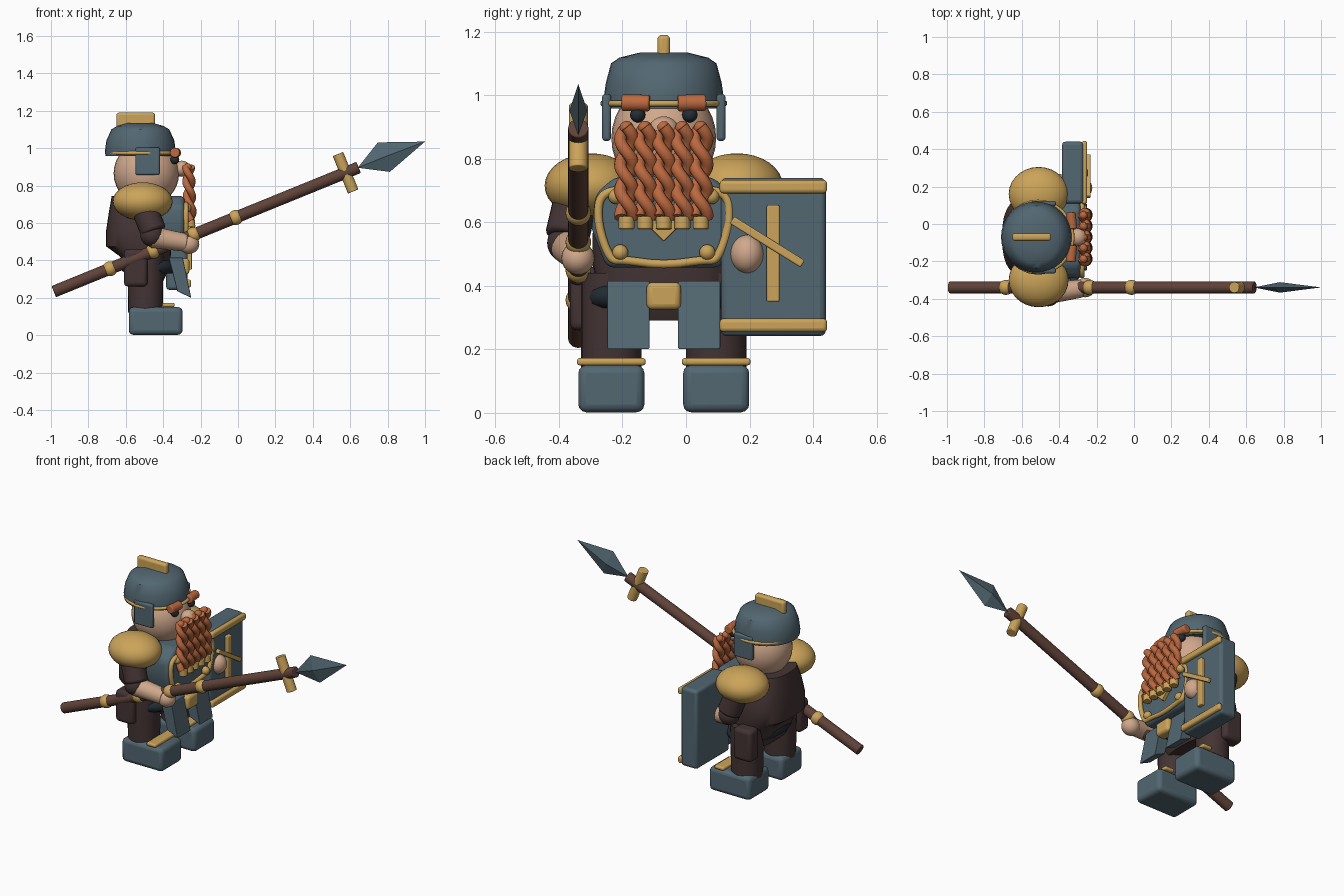
import bpy, bmesh, math
from mathutils import Vector

if "Cube" in bpy.data.objects:
    bpy.data.objects.remove(bpy.data.objects["Cube"])

MID = -0.07  # symmetry plane of the figure, which faces +x


def mat(name, rgb):
    m = bpy.data.materials.new(name)
    m.diffuse_color = (*rgb, 1)
    m.use_nodes = True
    m.node_tree.nodes["Principled BSDF"].inputs["Base Color"].default_value = m.diffuse_color
    return m


STEEL = mat("slate_steel", (0.085, 0.135, 0.165))
BRASS = mat("brass", (0.60, 0.37, 0.10))
CLOTH = mat("dark_brown_cloth", (0.058, 0.034, 0.034))
WOOD = mat("brown_wood", (0.115, 0.055, 0.04))
HAIR = mat("ginger_hair", (0.50, 0.14, 0.05))
SKIN = mat("skin", (0.63, 0.39, 0.26))
NAVY = mat("near_black", (0.018, 0.026, 0.034))


def finish(o, name, m, bevel=0, smooth=True):
    o.name = name
    o.data.materials.clear()
    o.data.materials.append(m)
    bpy.ops.object.select_all(action='DESELECT')
    o.select_set(True)
    bpy.context.view_layer.objects.active = o
    if bevel:
        b = o.modifiers.new("bevel", 'BEVEL')
        b.width, b.segments = bevel, 3
    if smooth:
        bpy.ops.object.shade_smooth_by_angle(angle=math.radians(40))
    return o


def mesh(name, verts, faces, m, bevel=0, smooth=True):
    me = bpy.data.meshes.new(name)
    me.from_pydata(verts, [], faces)
    bm = bmesh.new()
    bm.from_mesh(me)
    bmesh.ops.recalc_face_normals(bm, faces=bm.faces)
    bm.to_mesh(me)
    bm.free()
    o = bpy.data.objects.new(name, me)
    bpy.context.collection.objects.link(o)
    return finish(o, name, m, bevel, smooth)


def box(name, c, s, m, bevel=0.008, rx=0):
    bpy.ops.mesh.primitive_cube_add(size=1, location=c, rotation=(rx, 0, 0))
    o = bpy.context.object
    o.scale = s
    bpy.ops.object.transform_apply(location=False, rotation=False, scale=True)
    return finish(o, name, m, bevel)


def ball(name, c, r, m):
    bpy.ops.mesh.primitive_uv_sphere_add(segments=28, ring_count=16, location=c)
    o = bpy.context.object
    o.scale = r if isinstance(r, tuple) else (r, r, r)
    return finish(o, name, m)


def rod(name, a, b, r1, m, r2=None, bevel=0.004):
    a, b = Vector(a), Vector(b)
    bpy.ops.mesh.primitive_cone_add(vertices=24, radius1=r1, radius2=r1 if r2 is None else r2,
                                    depth=(b - a).length, location=(a + b) / 2)
    o = bpy.context.object
    o.rotation_euler = (b - a).to_track_quat('Z', 'Y').to_euler()
    return finish(o, name, m, bevel)


def loft(name, rings, m, power=1.0, n=32, cy=MID):
    """Stack of (z, centre x, radius x, radius y) rings; power < 1 squares the section."""
    def sp(v):
        return math.copysign(abs(v) ** power, v)
    verts = [(cx + rx * sp(math.cos(2 * math.pi * i / n)), cy + ry * sp(math.sin(2 * math.pi * i / n)), z)
             for z, cx, rx, ry in rings for i in range(n)]
    faces = [(k * n + i, k * n + (i + 1) % n, (k + 1) * n + (i + 1) % n, (k + 1) * n + i)
             for k in range(len(rings) - 1) for i in range(n)]
    faces += [tuple(range(n)), tuple(range((len(rings) - 1) * n, len(rings) * n))]
    return mesh(name, verts, faces, m)


def prism(name, prof, lo, hi, m, axis, bevel=0.008):
    """Extrude a 2D outline along x (outline in y,z) or y (outline in x,z)."""
    n = len(prof)
    verts = [(d, p, q) if axis == 'x' else (p, d, q) for d in (lo, hi) for p, q in prof]
    faces = [tuple(range(n)), tuple(range(n, 2 * n))]
    faces += [(i, (i + 1) % n, n + (i + 1) % n, n + i) for i in range(n)]
    return mesh(name, verts, faces, m, bevel)


def tube(name, pts, r, m, kind='POLY', cyclic=False):
    cu = bpy.data.curves.new(name, 'CURVE')
    cu.dimensions = '3D'
    cu.bevel_depth, cu.bevel_resolution, cu.use_fill_caps = r, 3, True
    s = cu.splines.new(kind)
    s.points.add(len(pts) - 1)
    for p, c in zip(s.points, pts):
        p.co = (*c, 1)
    s.use_cyclic_u = cyclic
    if kind == 'NURBS':
        s.order_u, s.use_endpoint_u = 3, True
    o = bpy.data.objects.new(name, cu)
    bpy.context.collection.objects.link(o)
    bpy.ops.object.select_all(action='DESELECT')
    o.select_set(True)
    bpy.context.view_layer.objects.active = o
    bpy.ops.object.convert(target='MESH')
    return finish(bpy.context.object, name, m)


# Torso, belt and buckle
loft("tunic", [(0.29, -0.49, 0.09, 0.18), (0.36, -0.49, 0.125, 0.205), (0.42, -0.495, 0.135, 0.215),
               (0.475, -0.53, 0.175, 0.225), (0.56, -0.53, 0.175, 0.225), (0.66, -0.53, 0.16, 0.20),
               (0.745, -0.53, 0.145, 0.16)], CLOTH, 0.75)
tube("belt", [(-0.465 + 0.125 * math.cos(t * math.pi / 24), MID + 0.205 * math.sin(t * math.pi / 24), 0.365)
              for t in range(48)], 0.036, NAVY, cyclic=True)
box("belt_buckle", (-0.295, MID, 0.368), (0.07, 0.108, 0.086), BRASS, 0.018)

# Breastplate with brass piping, studs and pendant
half = [(0.15, 0.745), (0.215, 0.69), (0.227, 0.58), (0.18, 0.457)]
prism("breastplate", [(MID + y, z) for y, z in half] + [(MID - y, z) for y, z in reversed(half)],
      -0.45, -0.285, STEEL, 'x', 0.025)
pipe = [(0.14, 0.70), (0.20, 0.70), (0.21, 0.60), (0.17, 0.48), (0.13, 0.482)]
tube("breastplate_piping", [(-0.278, MID - y, z) for y, z in pipe] + [(-0.278, MID, 0.464)]
     + [(-0.278, MID + y, z) for y, z in reversed(pipe)], 0.014, BRASS, 'NURBS')
prism("pendant", [(MID - 0.05, 0.59), (MID, 0.54), (MID + 0.05, 0.59), (MID, 0.64)], -0.29, -0.265, BRASS, 'x', 0.003)

# Mirrored parts of the body
for s, side in ((-1, "right"), (1, "left")):
    ball(side + "_pauldron", (-0.51, MID + s * 0.23, 0.715), (0.16, 0.145, 0.102), BRASS)
    for z, y in ((0.682, 0.15), (0.505, 0.137)):
        ball(side + "_stud", (-0.275, MID + s * y, z), 0.025, BRASS)
    ly = MID + s * 0.165
    loft(side + "_leg", [(0.12, -0.495, 0.092, 0.095), (0.3, -0.495, 0.095, 0.095),
                         (0.44, -0.495, 0.10, 0.095)], CLOTH, cy=ly, n=24)
    box(side + "_boot", (-0.44, ly, 0.076), (0.288, 0.208, 0.148), STEEL, 0.025)
    box(side + "_boot_strap", (-0.372, ly, 0.161), (0.066, 0.216, 0.023), BRASS, 0.009)
    box(side + "_pouch", (-0.547, MID + s * 0.25, 0.36), (0.126, 0.09, 0.20), CLOTH, 0.022)
    y0, y1 = sorted((MID + s * 0.045, MID + s * 0.178))
    prism(side + "_tasset", [(-0.37, 0.415), (-0.295, 0.415), (-0.25, 0.2), (-0.325, 0.235)], y0, y1, STEEL, 'y', 0.004)
    # Face sides
    ball(side + "_eye", (-0.338, MID + s * 0.082, 0.938), 0.024, NAVY)
    rod(side + "_eyebrow", (-0.33, MID + s * 0.044, 0.975), (-0.338, MID + s * 0.132, 0.976), 0.026, HAIR, bevel=0.006)
    box(side + "_cheek_guard", (-0.483, MID + s * 0.18, 0.93), (0.13, 0.028, 0.148), STEEL, 0.01)

# Head and helmet
ball("head", (-0.49, MID, 0.865), (0.175, 0.165, 0.175), SKIN)
ball("nose", (-0.30, MID, 0.89), (0.045, 0.047, 0.043), SKIN)
loft("helmet", [(0.958, -0.522, 0.187, 0.188), (0.985, -0.522, 0.189, 0.19), (1.04, -0.522, 0.182, 0.182),
                (1.10, -0.522, 0.155, 0.166), (1.118, -0.522, 0.125, 0.14), (1.134, -0.522, 0.07, 0.075)], STEEL)
tube("helmet_band", [(-0.513 + 0.185 * math.cos(t * math.pi / 24), MID + 0.19 * math.sin(t * math.pi / 24), 0.974)
                     for t in range(48)], 0.010, BRASS, cyclic=True)
box("helmet_crest", (-0.547, MID, 1.145), (0.207, 0.04, 0.09), BRASS, 0.014)

# Beard of five twisted braids with brass ends
for k in range(5):
    by = MID + (k - 2) * 0.0585
    for ph in (0, math.pi):
        pts = []
        for i in range(33):
            t = i / 32
            a = ph + t * 3.6 * math.pi
            pts.append((-0.265 + 0.01 * t + 0.016 * math.cos(a), by + 0.02 * math.sin(a), 0.90 - 0.285 * t))
        tube("beard_braid", pts, 0.0195, HAIR)
    ball("braid_root", (-0.27, by, 0.897), 0.022, HAIR)
    rod("braid_ring", (-0.253, by, 0.578), (-0.255, by, 0.618), 0.025, BRASS)

# Right arm holding the spear, left arm holding the shield
rod("right_upper_arm", (-0.51, -0.34, 0.70), (-0.45, -0.375, 0.55), 0.07, CLOTH, bevel=0.015)
ball("right_elbow", (-0.46, -0.375, 0.535), 0.062, CLOTH)
rod("right_forearm", (-0.46, -0.37, 0.525), (-0.28, -0.345, 0.495), 0.058, SKIN, 0.048)
ball("right_hand", (-0.262, -0.34, 0.487), (0.055, 0.052, 0.052), SKIN)
rod("left_upper_arm", (-0.51, 0.20, 0.70), (-0.46, 0.225, 0.55), 0.07, CLOTH, bevel=0.015)
ball("left_elbow", (-0.46, 0.225, 0.535), 0.062, CLOTH)
rod("left_forearm", (-0.46, 0.225, 0.525), (-0.28, 0.19, 0.5), 0.055, SKIN, 0.048)
ball("left_hand", (-0.275, 0.192, 0.5), (0.052, 0.052, 0.06), SKIN)

# Shield with brass trim and emblem bars
box("shield", (-0.327, 0.275, 0.491), (0.115, 0.33, 0.498), STEEL, 0.018)
for z in (0.712, 0.276):
    box("shield_trim", (-0.265, 0.275, z), (0.03, 0.338, 0.042), BRASS, 0.012)
box("shield_bar", (-0.262, 0.274, 0.502), (0.03, 0.04, 0.304), BRASS, 0.005)
box("shield_slanted_bar", (-0.245, 0.256, 0.538), (0.025, 0.262, 0.026), BRASS, 0.005, math.atan2(-0.137, 0.22))


# Spear
def on_shaft(x, up=0.0, y=-0.339):
    return Vector((x - up * 0.377, y, 0.235 + (x + 0.98) * 0.4074 + up * 0.926))


rod("spear_shaft", on_shaft(-0.985), on_shaft(0.645), 0.032, WOOD)
for x in (-0.685, -0.455, -0.237, -0.013):
    ball("spear_ring", on_shaft(x), 0.04, BRASS)
rod("spear_crossbar", on_shaft(0.575, -0.108), on_shaft(0.575, 0.108), 0.03, BRASS)
base, tip = on_shaft(0.64), Vector((1.0, -0.339, 1.035))
belt = [on_shaft(0.78, 0.085), on_shaft(0.78, 0, -0.311), on_shaft(0.78, -0.085), on_shaft(0.78, 0, -0.367)]
mesh("spear_head", [base, tip] + belt,
     [(e, 2 + i, 2 + (i + 1) % 4) for e in (0, 1) for i in range(4)], STEEL, smooth=False)
